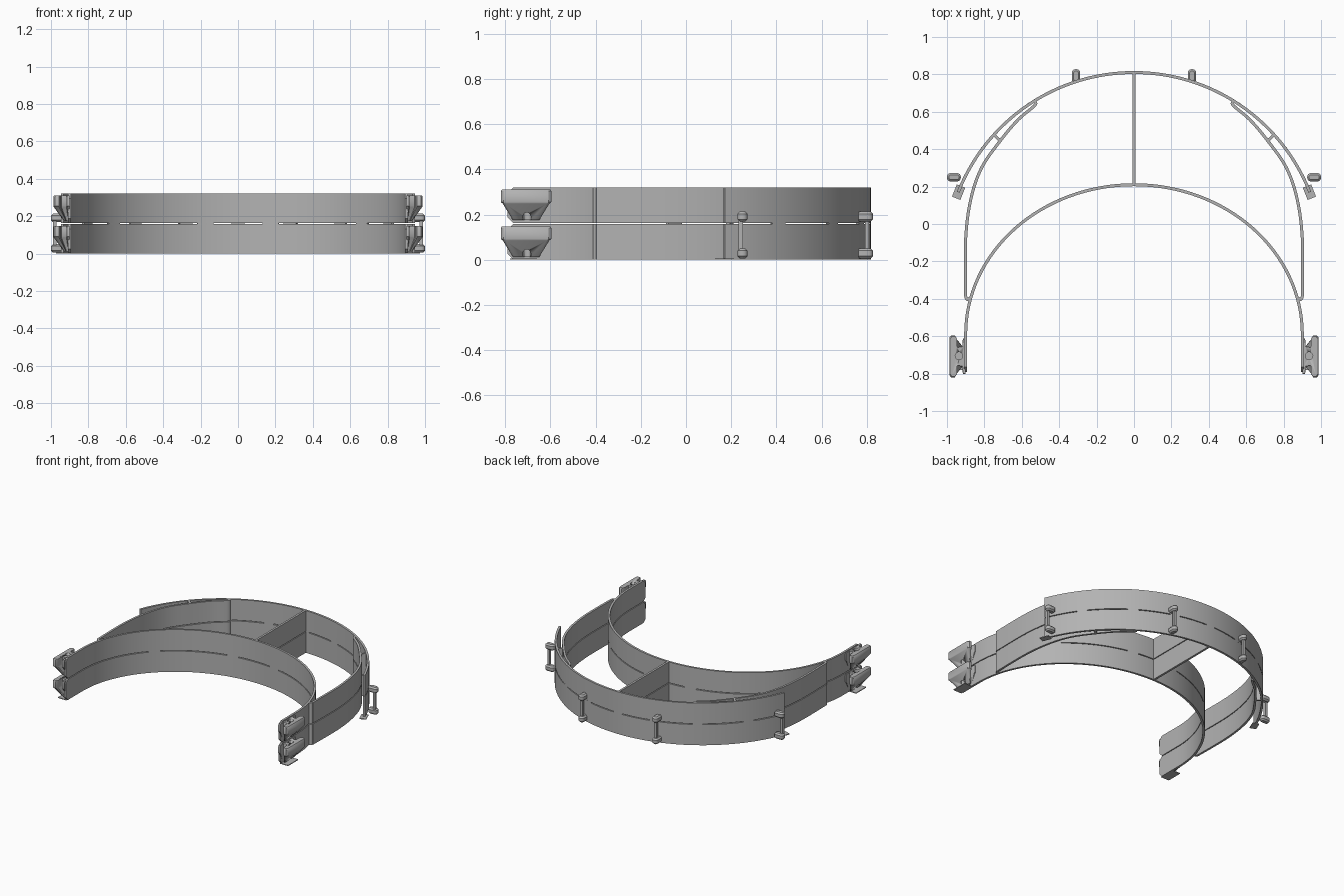
import bpy, bmesh, math
from mathutils import Vector, Matrix

cube = bpy.data.objects.get("Cube")
if cube:
    bpy.data.objects.remove(cube, do_unlink=True)

grey = bpy.data.materials.new("plain grey")
grey.use_nodes = True
COLOUR = (0.45, 0.45, 0.45, 1)
grey.diffuse_color = COLOUR
grey.node_tree.nodes["Principled BSDF"].inputs["Base Color"].default_value = COLOUR

THICK = 0.016
LAYER_H = 0.157
LAYERS = {"lower": 0.0, "upper": 0.163}


def finish(name, bm):
    """Turn a bmesh into a grey object with sharp edges kept."""
    bmesh.ops.recalc_face_normals(bm, faces=bm.faces)
    mesh = bpy.data.meshes.new(name)
    bm.to_mesh(mesh)
    bm.free()
    mesh.materials.append(grey)
    ob = bpy.data.objects.new(name, mesh)
    bpy.context.collection.objects.link(ob)
    bpy.ops.object.select_all(action='DESELECT')
    ob.select_set(True)
    bpy.context.view_layer.objects.active = ob
    bpy.ops.object.shade_smooth_by_angle(angle=math.radians(35))
    return ob


def loft(bm, rings):
    """Skin closed rings of points and cap both ends."""
    loops = [[bm.verts.new(p) for p in ring] for ring in rings]
    n = len(loops[0])
    for a, b in zip(loops, loops[1:]):
        for i in range(n):
            j = (i + 1) % n
            bm.faces.new((a[i], a[j], b[j], b[i]))
    bm.faces.new(loops[0][::-1])
    bm.faces.new(loops[-1])


def ribbon(name, path, z0, z1, end_cut=0.0):
    """Upright strip following a plan path; end_cut clips the end corners."""
    pts = [Vector(p) for p in path]
    rings = []
    for i, p in enumerate(pts):
        t = (pts[min(i + 1, len(pts) - 1)] - pts[max(i - 1, 0)]).normalized()
        n = Vector((-t.y, t.x)) * THICK / 2
        c = end_cut if i in (0, len(pts) - 1) else 0
        a, b = p + n, p - n
        rings.append([(a.x, a.y, z0 + c), (b.x, b.y, z0 + c),
                      (b.x, b.y, z1 - c), (a.x, a.y, z1 - c)])
    bm = bmesh.new()
    loft(bm, rings)
    return finish(name, bm)


def smooth_path(points, steps=8):
    """Catmull-Rom curve through plan points."""
    p = [Vector(q) for q in points]
    p = [p[0]] + p + [p[-1]]
    out = []
    for a, b, c, d in zip(p, p[1:], p[2:], p[3:]):
        for k in range(steps):
            t = k / steps
            out.append(0.5 * (2 * b + (c - a) * t + (2 * a - 5 * b + 4 * c - d) * t * t
                              + (3 * b - a - 3 * c + d) * t ** 3))
    return out + [p[-1]]


def outer_arc(start, end, steps):
    angles = [math.radians(start + (end - start) * i / steps) for i in range(steps + 1)]
    return [(1.01 * math.cos(a), -0.2 + 1.01 * math.sin(a)) for a in angles]


def block(name, centre, size, angle=0.0, bevel=0.0):
    bm = bmesh.new()
    bmesh.ops.create_cube(bm, size=1)
    bmesh.ops.scale(bm, vec=size, verts=bm.verts)
    if bevel:
        upright = [e for e in bm.edges
                   if abs(e.verts[0].co.z - e.verts[1].co.z) > size[2] / 2]
        bmesh.ops.bevel(bm, geom=upright, offset=bevel * 2, segments=4,
                        profile=0.5, affect='EDGES')
        rims = [e for e in bm.edges if abs(e.verts[0].co.z - e.verts[1].co.z) < 0.001]
        bmesh.ops.bevel(bm, geom=rims, offset=bevel, segments=1, affect='EDGES')
    bm.transform(Matrix.Translation(centre) @ Matrix.Rotation(angle, 4, 'Z'))
    return finish(name, bm)


# Inner band: half ellipse with straight ends
half = [(0.9 * math.cos(a), -0.59 + 0.8 * math.sin(a))
        for a in (math.pi * i / 64 for i in range(65))]
inner_path = [(0.9, -0.79), (0.9, -0.765)] + half + [(-0.9, -0.765), (-0.9, -0.79)]

# Side wing: tight turn off the inner band, sweeping up to the outer band
wing_path = smooth_path([(0.876, -0.395), (0.887, -0.404), (0.897, -0.395), (0.9, -0.36),
                         (0.9, -0.08), (0.873, 0.13), (0.815, 0.3), (0.715, 0.445),
                         (0.62, 0.557), (0.53, 0.635), (0.535, 0.657)])

# Ear clip outline, offsets from the band outwards and along it
clip_half = [(0.0, 0.095), (0.015, 0.095), (0.018, 0.055), (0.045, 0.05), (0.05, 0.06),
             (0.05, 0.1), (0.058, 0.112), (0.078, 0.112), (0.087, 0.1)]
clip_outline = clip_half + [(x, -y) for x, y in reversed(clip_half)]


def ear_clip(name, side, z):
    bm = bmesh.new()
    rings = []
    # height, outward scale, lengthwise scale
    for h, sx, sy in ((0.012, 0.36, 0.52), (0.085, 0.97, 0.92), (0.092, 1, 1),
                      (0.14, 1, 1), (0.148, 0.95, 0.95)):
        rings.append([(side * (0.9 + x * sx), -0.708 + y * sy, z + h)
                      for x, y in clip_outline])
    loft(bm, rings)
    ob = finish(name, bm)
    # Round hole straight down through the clip
    cbm = bmesh.new()
    bmesh.ops.create_cone(cbm, cap_ends=True, segments=20, radius1=0.02, radius2=0.02,
                          depth=0.4, matrix=Matrix.Translation((side * 0.936, -0.705, z + 0.08)))
    cutter = finish("hole_cutter", cbm)
    cutter.hide_render = True
    mod = ob.modifiers.new("hole", 'BOOLEAN')
    mod.operation = 'DIFFERENCE'
    mod.solver = 'EXACT'
    mod.object = cutter
    bpy.context.view_layer.objects.active = ob
    bpy.ops.object.modifier_apply(modifier=mod.name)
    bpy.data.objects.remove(cutter, do_unlink=True)


SIDES = {"left": 1, "right": -1}
for layer, z in LAYERS.items():
    top = z + LAYER_H
    ribbon(f"{layer}_inner_band", inner_path, z, top, end_cut=0.025)
    ribbon(f"{layer}_outer_band", outer_arc(21.5, 158.5, 64), z, top)
    ribbon(f"{layer}_centre_strut", [(0, 0.21), (0, 0.81)], z, top)
    for side, s in SIDES.items():
        ribbon(f"{layer}_{side}_wing", [(s * x, y) for x, y in wing_path], z, top)
        ribbon(f"{layer}_{side}_wing_strut", [(s * 0.715, 0.445), (s * 0.75, 0.478)], z, top)
        ear_clip(f"{layer}_{side}_ear_clip", s, z)
        # Hook knobs on the outer band
        block(f"{layer}_{side}_side_hook", (s * 0.963, 0.25, z + 0.028),
              (0.074, 0.045, 0.044), 0, 0.01)
        block(f"{layer}_{side}_back_hook", (s * 0.31, 0.791, z + 0.028),
              (0.074, 0.045, 0.044), math.pi / 2, 0.01)

for side, s in SIDES.items():
    # Thin posts joining the hook knobs
    block(f"{side}_side_post", (s * 0.979, 0.242, 0.11), (0.018, 0.02, 0.13))
    block(f"{side}_back_post", (s * 0.31, 0.802, 0.11), (0.02, 0.018, 0.13))
    # Flat foot tabs under the free ends
    block(f"{side}_outer_tab", (s * 0.938, 0.17, 0.003), (0.048, 0.07, 0.006),
          -s * math.radians(-22))
    block(f"{side}_ear_tab", (s * 0.932, -0.72, 0.003), (0.07, 0.12, 0.006))

# Small bridges holding the two layers together
for i, a in enumerate((35, 55, 72, 88, 104, 121, 141)):
    ribbon(f"outer_bridge_{i}", outer_arc(a, a + 4, 4), 0.156, 0.164)
for i, k in enumerate((14, 27, 35, 48)):
    ribbon(f"inner_bridge_{i}", half[k:k + 3], 0.156, 0.164)
